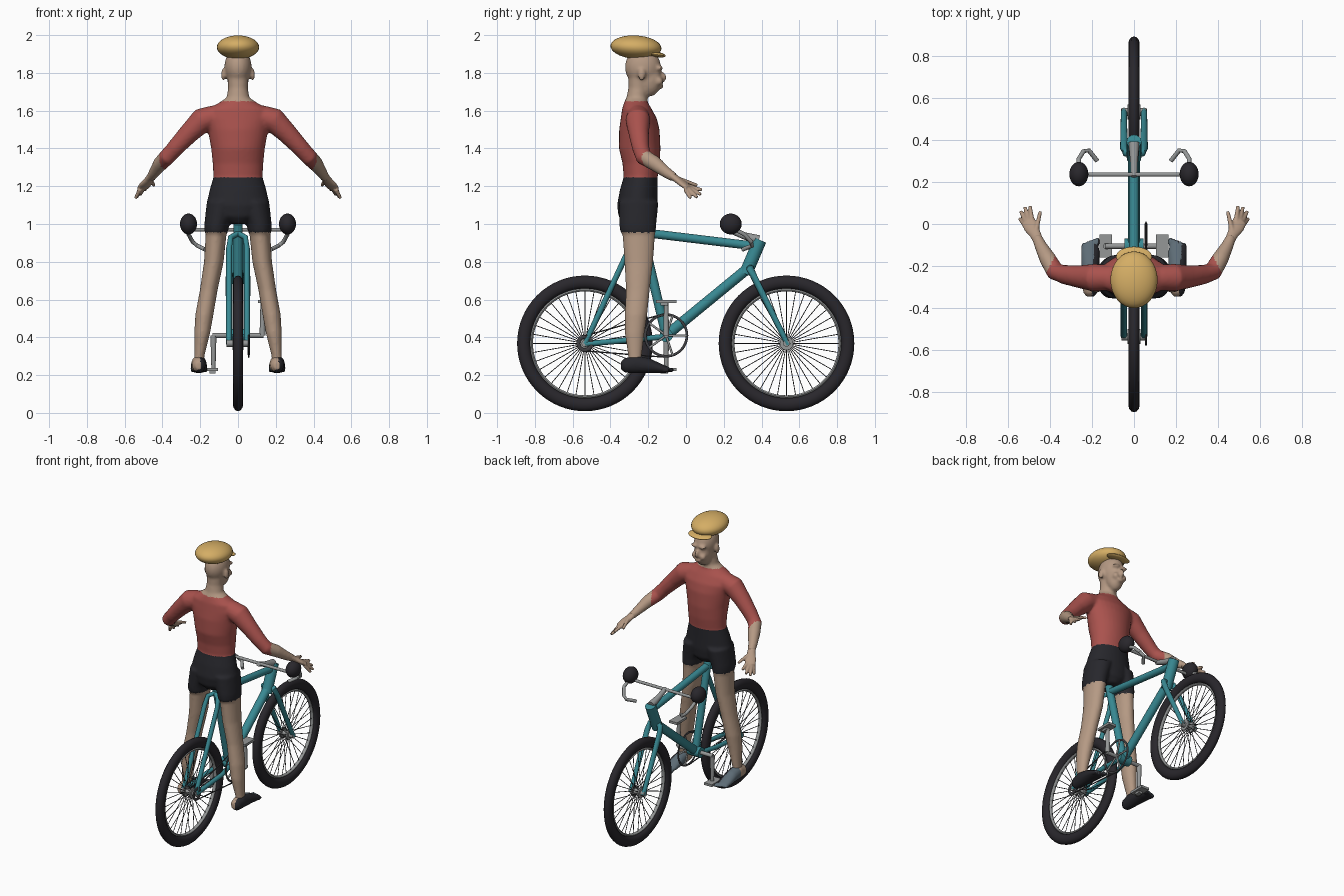
import bpy, bmesh
from math import sin, cos, pi
from mathutils import Vector, Matrix

cube = bpy.data.objects.get("Cube")
if cube:
    bpy.data.objects.remove(cube)


def material(name, rgb):
    m = bpy.data.materials.new(name)
    m.use_nodes = True
    m.diffuse_color = (*rgb, 1)
    m.node_tree.nodes["Principled BSDF"].inputs["Base Color"].default_value = (*rgb, 1)
    return m


skin = material("skin", (.46, .32, .23))
red = material("jersey red", (.40, .085, .075))
black = material("shorts black", (.02, .02, .025))
rubber = material("rubber black", (.022, .02, .025))
teal = material("frame teal", (.04, .25, .29))
metal = material("metal grey", (.30, .31, .31))
dark = material("dark steel", (.05, .05, .055))
gold = material("cap gold", (.66, .42, .13))
slate = material("shoe slate", (.11, .15, .18))


def add_tube(bm, pts, radii, segs=16, flat=False):
    """Capped tube; radii are numbers or (side, up) pairs; flat keeps rings level."""
    pts = [Vector(p) for p in pts]
    if not isinstance(radii, (list, tuple)):
        radii = [radii] * len(pts)
    rings = []
    for i, p in enumerate(pts):
        a, b = radii[i] if isinstance(radii[i], tuple) else (radii[i],) * 2
        t = (pts[min(i + 1, len(pts) - 1)] - pts[max(i - 1, 0)]).normalized()
        if flat:
            t = Vector((0, 0, 1))
        side = Vector((1, 0, 0)) if abs(t.z) > .99 else t.cross((0, 0, 1)).normalized()
        up = t.cross(side)
        rings.append([bm.verts.new(p + side * a * cos(k * 2 * pi / segs) + up * b * sin(k * 2 * pi / segs))
                      for k in range(segs)])
    for r, q in zip(rings, rings[1:]):
        for k in range(segs):
            n = (k + 1) % segs
            bm.faces.new((r[k], r[n], q[n], q[k]))
    bm.faces.new(rings[0][::-1])
    bm.faces.new(rings[-1])


def add_ring(bm, c, R, width, depth, n=64, m=12):
    """Ring around the x axis with an oval section."""
    grid = [[bm.verts.new((c[0] + width * sin(2 * pi * j / m),
                           c[1] + (R + depth * cos(2 * pi * j / m)) * cos(2 * pi * i / n),
                           c[2] + (R + depth * cos(2 * pi * j / m)) * sin(2 * pi * i / n)))
             for j in range(m)] for i in range(n)]
    for i in range(n):
        for j in range(m):
            bm.faces.new((grid[i][j], grid[i - 1][j], grid[i - 1][j - 1], grid[i][j - 1]))


def add_ball(bm, c, r, tilt=0):
    mat = Matrix.Translation(c) @ Matrix.Rotation(tilt, 4, 'X') @ Matrix.Diagonal((*r, 1))
    bmesh.ops.create_uvsphere(bm, u_segments=32, v_segments=18, radius=1, matrix=mat)


def add_box(bm, c, size):
    bmesh.ops.create_cube(bm, size=1, matrix=Matrix.Translation(c) @ Matrix.Diagonal((*size, 1)))


def make(name, bm, mats, voxel=0, rule=None):
    """Finish an object; voxel fuses its parts, rule picks a material per face."""
    bmesh.ops.recalc_face_normals(bm, faces=bm.faces)
    me = bpy.data.meshes.new(name)
    bm.to_mesh(me)
    bm.free()
    ob = bpy.data.objects.new(name, me)
    bpy.context.collection.objects.link(ob)
    if voxel:
        rm = ob.modifiers.new("fuse", 'REMESH')
        rm.mode, rm.voxel_size = 'VOXEL', voxel
        sm = ob.modifiers.new("soften", 'SMOOTH')
        sm.factor, sm.iterations = .5, 4
        dg = bpy.context.evaluated_depsgraph_get()
        me = bpy.data.meshes.new_from_object(ob.evaluated_get(dg))
        ob.modifiers.clear()
        ob.data = me
    me.materials.clear()
    for m in mats:
        me.materials.append(m)
    if rule:
        for f in me.polygons:
            f.material_index = rule(f.center, f.normal)
    bpy.ops.object.select_all(action='DESELECT')
    bpy.context.view_layer.objects.active = ob
    ob.select_set(True)
    bpy.ops.object.shade_smooth_by_angle(angle=pi if voxel else .7)
    return ob


def tubes(name, mat, *paths, segs=16):
    bm = bmesh.new()
    for pts, r in paths:
        add_tube(bm, pts, r, segs)
    return make(name, bm, [mat])


# Wheels
Z = .368
for name, y in (("rear", -.535), ("front", .532)):
    bm = bmesh.new()
    add_ring(bm, (0, y, Z), .324, .027, .035)
    make(name + "_tyre", bm, [rubber])
    bm = bmesh.new()
    add_ring(bm, (0, y, Z), .283, .012, .008)
    make(name + "_rim", bm, [metal])
    spokes = []
    for k in range(36):
        a, s = 2 * pi * k / 36, .022 * (-1) ** k
        d = Vector((0, cos(a), sin(a)))
        spokes.append(([Vector((s, y, Z)) + d * .02, Vector((0, y, Z)) + d * .282], .0022))
    tubes(name + "_spokes", dark, *spokes, segs=5)
    tubes(name + "_hub", metal, ([(-.06, y, Z), (.06, y, Z)], .018),
          ([(-.03, y, Z), (-.02, y, Z)], .036), ([(.02, y, Z), (.03, y, Z)], .036))

# Frame and fork
crank = Vector((0, -.105, .41))
tubes("main_frame", teal,
      ([crank, (0, -.245, 1.0)], .025),
      ([(0, -.23, .955), (0, .35, .885)], .023),
      ([crank, (0, .34, .775)], .028),
      ([(0, .315, .735), (0, .392, .915)], .035),
      ([crank - Vector((.045, 0, 0)), crank + Vector((.045, 0, 0))], .035))
for s, side in ((1, "left"), (-1, "right")):
    x = .048 * s
    tubes(side + "_stays_and_fork", teal,
          ([(0, -.25, .95), (x * .8, -.275, .93), (x, -.30, .87), (x, -.535, .365)], .015),
          ([(x, -.535, .365), (x, -.25, .39), (x * .5, -.10, .405)], .015),
          ([(0, .335, .77), (x * .8, .34, .765), (x, .36, .72), (x, .54, .36)], [.02, .02, .018, .014]))

# Drive train
bm = bmesh.new()
add_ring(bm, (.057, crank.y, crank.z), .11, .004, .007)
add_ring(bm, (.057, -.535, Z), .035, .004, .01)
make("chainring_and_cog", bm, [dark])
tubes("chain", dark, *[([(.057, -.535, Z + s * .04), (.057, -.115, .41 + s * .115)], .004) for s in (1, -1)], segs=6)
tubes("chainring_arms", metal, *[([crank + Vector((.057, 0, 0)),
      crank + Vector((.057, .108 * cos(a * pi / 2.5), .108 * sin(a * pi / 2.5)))], .006) for a in range(5)])
tubes("crank_axle", metal, ([crank - Vector((.135, 0, 0)), crank + Vector((.135, 0, 0))], .013))
for s, side in ((1, "left"), (-1, "right")):
    x, end = .13 * s, .41 + .18 * s
    tubes(side + "_crank_arm", metal, ([(x, crank.y, .41), (x, crank.y, end)], [.016, .011]))
    bm = bmesh.new()
    add_box(bm, (.135 * s, crank.y, end), (.06, .11, .016))
    add_box(bm, (.135 * s, crank.y - .01, end - .012), (.03, .04, .02))
    make(side + "_pedal", bm, [metal])

# Handlebar
tubes("handlebar", metal, ([(-.26, .235, .97), (.26, .235, .97)], .01),
      ([(0, .385, .915), (0, .30, .94), (0, .225, .97)], [.026, .018, .015]))
for s, side in ((1, "left"), (-1, "right")):
    tubes(side + "_bar_drop", metal, ([(s * x, y, z) for x, y, z in (
        (.26, .235, .985), (.262, .31, .945), (.24, .345, .905), (.215, .35, .885), (.175, .30, .865))], .011))
    bm = bmesh.new()
    add_ball(bm, (.262 * s, .237, 1.0), (.045, .058, .055))
    make(side + "_grip", bm, [rubber])

# Rider: torso, legs, arms and head fused together
bm = bmesh.new()
torso = [(-.255, 1.0, .05, .07), (-.257, 1.04, .13, .10), (-.257, 1.1, .168, .108), (-.25, 1.18, .15, .10),
         (-.24, 1.25, .13, .09), (-.238, 1.32, .134, .098), (-.245, 1.4, .142, .11), (-.247, 1.5, .16, .107),
         (-.25, 1.56, .178, .095), (-.26, 1.61, .16, .078), (-.265, 1.645, .095, .062),
         (-.26, 1.67, .06, .055), (-.253, 1.72, .052, .052), (-.25, 1.78, .055, .055)]
add_tube(bm, [(0, y, z) for y, z, a, b in torso], [(a, b) for y, z, a, b in torso], 32, True)
leg = [(.085, -.25, 1.12, .08, .105), (.112, -.255, 1.0, .066, .098), (.115, -.255, .962, .063, .095),
       (.116, -.25, .945, .055, .086), (.128, -.25, .8, .052, .076), (.155, -.255, .65, .047, .063),
       (.178, -.265, .52, .048, .06), (.19, -.272, .42, .042, .052), (.205, -.27, .3, .027, .036),
       (.207, -.27, .24, .027, .038)]
arm = [(.12, -.255, 1.57, .06), (.19, -.255, 1.55, .066), (.26, -.25, 1.48, .054), (.33, -.24, 1.405, .046),
       (.375, -.225, 1.355, .044), (.41, -.165, 1.32, .040), (.445, -.10, 1.27, .029), (.462, -.06, 1.245, .024)]
for s in (1, -1):
    add_tube(bm, [(s * x, y, z) for x, y, z, a, b in leg], [(a, b) for x, y, z, a, b in leg], 24, True)
    add_tube(bm, [(s * x, y, z) for x, y, z, r in arm], [r for x, y, z, r in arm], 20)
    add_ball(bm, (.078 * s, -.235, 1.79), (.012, .02, .033))
    add_ball(bm, (.03 * s, -.142, 1.755), (.022, .02, .022))
    add_ball(bm, (.028 * s, -.138, 1.825), (.03, .016, .012))
add_ball(bm, (0, -.228, 1.83), (.072, .095, .10))
add_ball(bm, (0, -.19, 1.77), (.056, .062, .094))
add_ball(bm, (0, -.124, 1.778), (.013, .021, .028), .3)
add_ball(bm, (0, -.132, 1.728), (.024, .014, .012))


def clothing(c, n):
    if abs(c.x) + c.y * .5 > .30 and c.z > 1.1:
        return 0
    if c.z > 1.65 or c.z < .955:
        return 0
    return 1 if c.z > 1.25 else 2


make("rider_body", bm, [skin, red, black], .009, clothing)

# Hands and feet
for s, side in ((1, "left"), (-1, "right")):
    bm = bmesh.new()
    add_tube(bm, [(s * .452, -.085, 1.262), (s * .468, -.05, 1.238), (s * .488, -.015, 1.212), (s * .505, .015, 1.19)],
             [(.024, .022), (.027, .018), (.036, .017), (.034, .014)])
    for base, tip in (((.465, -.03, 1.235), (.445, .06, 1.205)), ((.485, .015, 1.20), (.494, .085, 1.18)),
                      ((.50, .018, 1.19), (.518, .08, 1.155)), ((.512, .01, 1.185), (.538, .06, 1.14)),
                      ((.518, -.004, 1.185), (.543, .025, 1.135))):
        add_tube(bm, [(s * p[0], p[1], p[2]) for p in (base, tip)], [.013, .009], 10)
    make(side + "_hand", bm, [skin], .005)

    bm = bmesh.new()
    add_tube(bm, [(.207 * s, y, z) for y, z in ((-.345, .25), (-.325, .25), (-.27, .258), (-.2, .25), (-.13, .234), (-.095, .228))],
             [(.018, .02), (.034, .038), (.040, .048), (.043, .04), (.045, .024), (.036, .016)], 20)
    for k in range(5):
        add_ball(bm, (s * (.172 + .017 * k), -.085 - .006 * k, .227), (.010, .022, .013))
    make(side + "_foot", bm, [skin, slate, black], .006,
         lambda c, n: 2 if n.x > .25 or n.z < -.7 else (1 if c.y > -.255 else 0))

# Cap
bm = bmesh.new()
add_ball(bm, (0, -.265, 1.936), (.112, .135, .062), -.06)
make("cap_crown", bm, [gold])
bm = bmesh.new()
add_ball(bm, (0, -.155, 1.897), (.085, .048, .014), -.15)
make("cap_peak", bm, [gold])
